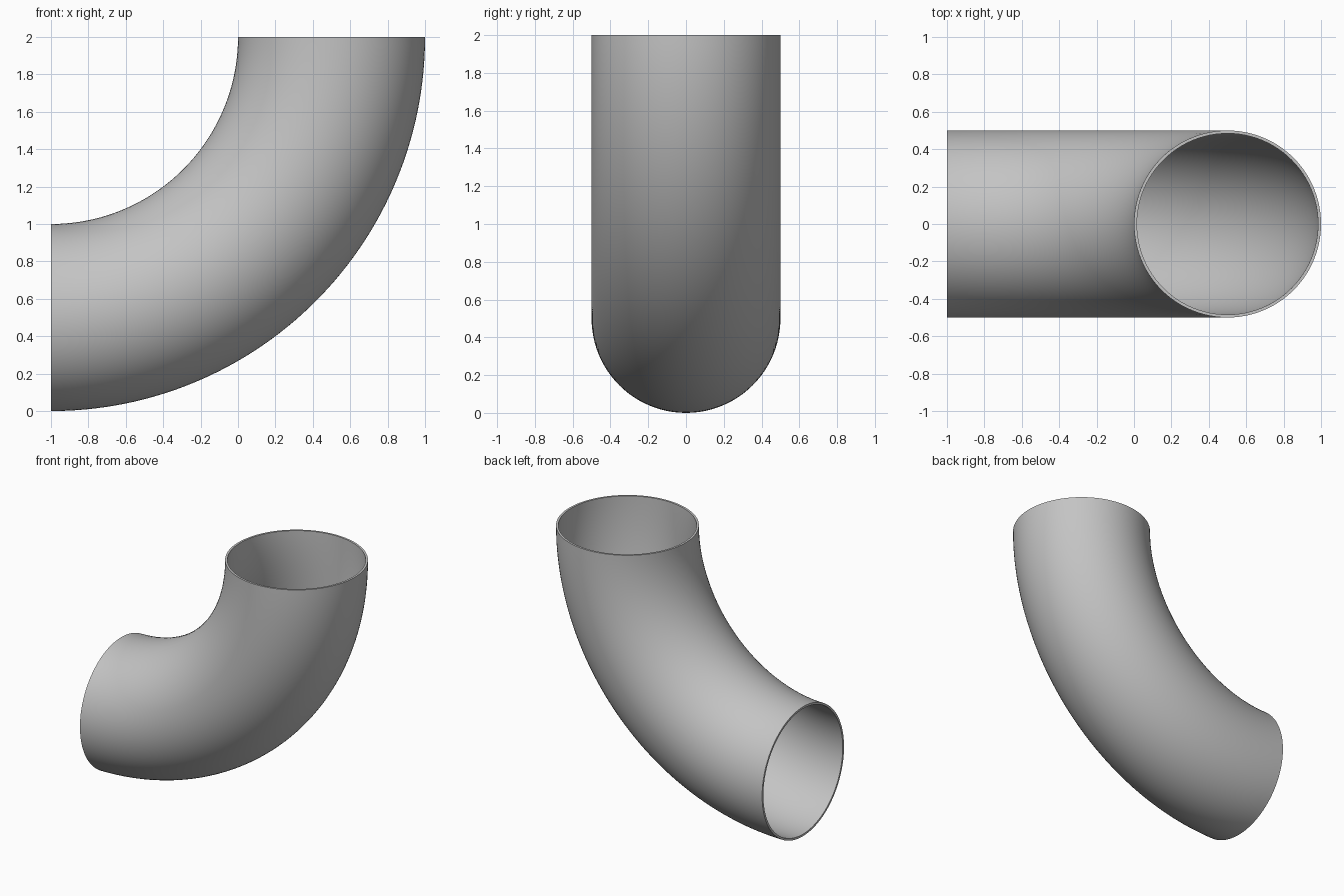
import bpy, bmesh
from math import sin, cos, pi, radians

cube = bpy.data.objects.get("Cube")
if cube:
    bpy.data.objects.remove(cube, do_unlink=True)

BEND, OUTER, INNER = 1.5, 0.5, 0.484
SIDES, STEPS = 96, 64

# Plain grey metal
grey = bpy.data.materials.new("grey_metal")
grey.use_nodes = True
colour = (0.55, 0.55, 0.55, 1)
grey.diffuse_color = colour
grey.node_tree.nodes["Principled BSDF"].inputs["Base Color"].default_value = colour


def sweep(bm, radius):
    """Rings of vertices along a quarter bend centred on (-1, 0, 2)."""
    rings = []
    for i in range(STEPS + 1):
        a = pi / 2 * i / STEPS
        ring = []
        for j in range(SIDES):
            t = 2 * pi * j / SIDES
            r = BEND + radius * cos(t)
            ring.append(bm.verts.new((-1 + r * sin(a), radius * sin(t), 2 - r * cos(a))))
        rings.append(ring)
    return rings


def bridge(bm, a, b):
    for j in range(SIDES):
        k = (j + 1) % SIDES
        bm.faces.new((a[j], a[k], b[k], b[j]))


# Hollow pipe: outer wall, inner wall and the two rims
bm = bmesh.new()
outer, inner = sweep(bm, OUTER), sweep(bm, INNER)
for wall in (outer, inner):
    for a, b in zip(wall, wall[1:]):
        bridge(bm, a, b)
for end in (0, -1):
    bridge(bm, outer[end], inner[end])
bmesh.ops.recalc_face_normals(bm, faces=bm.faces)

mesh = bpy.data.meshes.new("pipe_elbow")
bm.to_mesh(mesh)
bm.free()
mesh.materials.append(grey)
elbow = bpy.data.objects.new("pipe_elbow", mesh)
bpy.context.collection.objects.link(elbow)

# Smooth walls with crisp rims
bpy.ops.object.select_all(action="DESELECT")
elbow.select_set(True)
bpy.context.view_layer.objects.active = elbow
bpy.ops.object.shade_smooth_by_angle(angle=radians(30))
